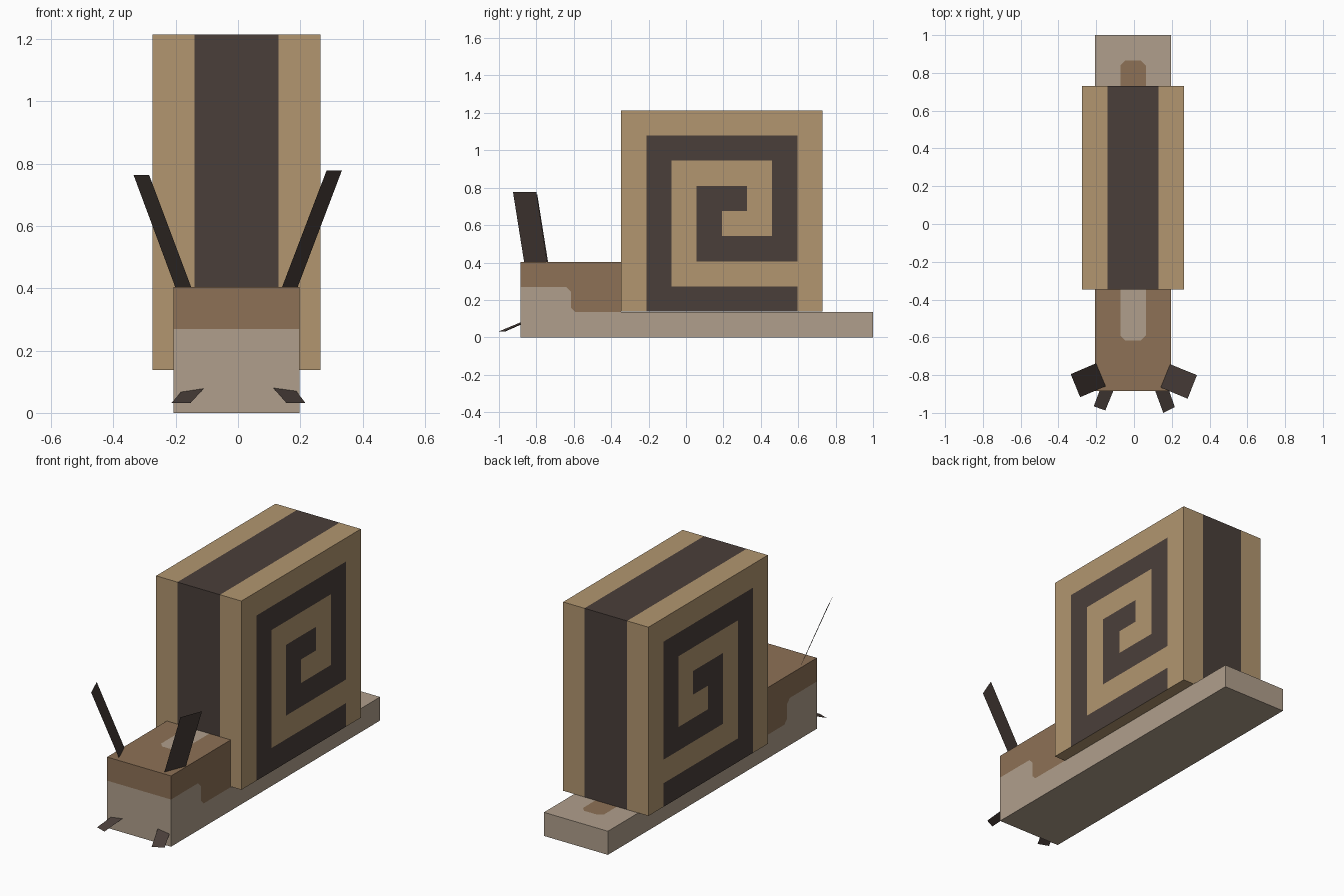
import bpy, bmesh, math
from mathutils import Vector

cube = bpy.data.objects.get("Cube")
if cube:
    bpy.data.objects.remove(cube, do_unlink=True)

U = 0.1346                  # block unit
CX = -0.005                 # centre line of body and shell
FRONT = -0.885              # front of the head
SHELL_Y, SHELL_Z = FRONT + 4 * U, 0.137


def material(name, rgb):
    lin = [((c / 255 + 0.055) / 1.055) ** 2.4 for c in rgb]
    m = bpy.data.materials.new(name)
    m.use_nodes = True
    m.diffuse_color = (*lin, 1)
    bsdf = next(n for n in m.node_tree.nodes if n.type == 'BSDF_PRINCIPLED')
    bsdf.inputs["Base Color"].default_value = (*lin, 1)
    bsdf.inputs["Roughness"].default_value = 0.9
    return m


TAN = material("tan shell", (178, 150, 112))
DARK = material("dark brown", (74, 63, 58))
BROWN = material("mid brown skin", (141, 113, 86))
PALE = material("pale skin", (176, 159, 140))


def finish(name, bm, mats):
    me = bpy.data.meshes.new(name)
    bm.to_mesh(me)
    bm.free()
    for m in mats:
        me.materials.append(m)
    ob = bpy.data.objects.new(name, me)
    bpy.context.collection.objects.link(ob)
    return ob


def prism(profile, x0, x1):
    """Extrude a (y, z) outline along x."""
    bm = bmesh.new()
    f = bm.faces.new([bm.verts.new((x0, y, z)) for y, z in profile])
    ext = bmesh.ops.extrude_face_region(bm, geom=[f])["geom"]
    bmesh.ops.translate(bm, vec=(x1 - x0, 0, 0),
                        verts=[g for g in ext if isinstance(g, bmesh.types.BMVert)])
    bmesh.ops.recalc_face_normals(bm, faces=bm.faces)
    return bm


def cut(bm, co, no):
    bmesh.ops.bisect_plane(bm, geom=bm.verts[:] + bm.edges[:] + bm.faces[:],
                           dist=1e-5, plane_co=co, plane_no=no)


def paint(bm, rule):
    """Colour faces by a rule, then merge neighbours of equal colour."""
    bm.normal_update()
    for f in bm.faces:
        f.material_index = int(rule(f.calc_center_median(), f.normal))
    bmesh.ops.dissolve_limit(bm, angle_limit=math.radians(1), verts=bm.verts[:],
                             edges=bm.edges[:], delimit={'MATERIAL'})


# Body: long flat foot with a raised head block
TAIL = FRONT + 14 * U
body = prism([(FRONT, 0), (TAIL, 0), (TAIL, U), (SHELL_Y, U), (SHELL_Y, 3 * U),
              (FRONT, 3 * U)], CX - 1.5 * U, CX + 1.5 * U)
STEP = FRONT + 2 * U        # where the pale cheek and head spot end
SPOT_END = SHELL_Y + 9 * U  # end of the tail spot
R = 0.025                   # corner chamfer of the markings
for y in (SHELL_Y, STEP, SHELL_Y + 8 * U, SPOT_END):
    cut(body, (0, y, 0), (0, 1, 0))
for z in (U, 2 * U):
    cut(body, (0, 0, z), (0, 0, 1))
for s in (-1, 1):
    cut(body, (CX + s * U / 2, 0, 0), (1, 0, 0))
    cut(body, (CX + s * (U / 2 - R), STEP, 0), (s, -1, 0))
    cut(body, (CX + s * (U / 2 - R), SPOT_END, 0), (s, 1, 0))
cut(body, (0, STEP - R, 2 * U), (0, 1, 1))
cut(body, (0, STEP + R, U), (0, 1, 1))


def body_rule(c, n):
    dx = abs(c.x - CX)
    if n.z > 0.5:
        if c.z > 2 * U:     # pale spot on the head
            return dx < U / 2 and c.y > STEP and dx - (c.y - STEP) < U / 2 - R
        # brown spot on the tail
        return not (dx < U / 2 and SHELL_Y < c.y < SPOT_END
                    and dx + c.y - SPOT_END < U / 2 - R)
    if c.z < U:
        return True
    if c.y < STEP:          # pale cheeks with softened corners
        return c.z < 2 * U and (c.y - STEP) + (c.z - 2 * U) < -R
    return (c.y - STEP) + (c.z - U) < R


paint(body, body_rule)
finish("body", body, [BROWN, PALE])

# Shell: square block with a centre band and a square spiral on each side
y1, z1 = SHELL_Y + 8 * U, SHELL_Z + 8 * U
shell = prism([(SHELL_Y, SHELL_Z), (y1, SHELL_Z), (y1, z1), (SHELL_Y, z1)],
              CX - 2 * U, CX + 2 * U)
for s in (-1, 1):
    cut(shell, (CX + s * U, 0, 0), (1, 0, 0))
for i in range(1, 8):
    cut(shell, (0, SHELL_Y + i * U, 0), (0, 1, 0))
    cut(shell, (0, 0, SHELL_Z + i * U), (0, 0, 1))

# Spiral arms in units: y from, y to, z from, z to
ARMS = [(1, 7, 0, 1), (1, 2, 0, 7), (1, 7, 6, 7), (6, 7, 2, 7),
        (3, 7, 2, 3), (3, 4, 2, 5), (3, 5, 4, 5)]


def shell_rule(c, n):
    if abs(n.x) > 0.5:
        y, z = (c.y - SHELL_Y) / U, (c.z - SHELL_Z) / U
        return any(a < y < b and d < z < e for a, b, d, e in ARMS)
    return n.z > -0.5 and abs(c.x - CX) < U


paint(shell, shell_rule)
finish("shell", shell, [TAN, DARK])


# Eye stalks and feelers: single flat blades
def blade(name, pts):
    bm = bmesh.new()
    bm.faces.new([bm.verts.new(p) for p in pts])
    finish(name, bm, [DARK])


blade("left_eye_stalk", [(0.19, -0.742, 0.40), (0.14, -0.865, 0.40),
                         (0.284, -0.925, 0.777), (0.333, -0.80, 0.777)])
blade("right_eye_stalk", [(-0.20, -0.737, 0.40), (-0.149, -0.858, 0.40),
                          (-0.285, -0.917, 0.763), (-0.335, -0.795, 0.763)])
blade("left_feeler", [(0.113, -0.885, 0.08), (0.187, -0.885, 0.07),
                      (0.216, -0.97, 0.032), (0.155, -1.0, 0.032)])
blade("right_feeler", [(-0.11, -0.885, 0.078), (-0.183, -0.885, 0.067),
                       (-0.213, -0.965, 0.032), (-0.152, -0.987, 0.032)])
